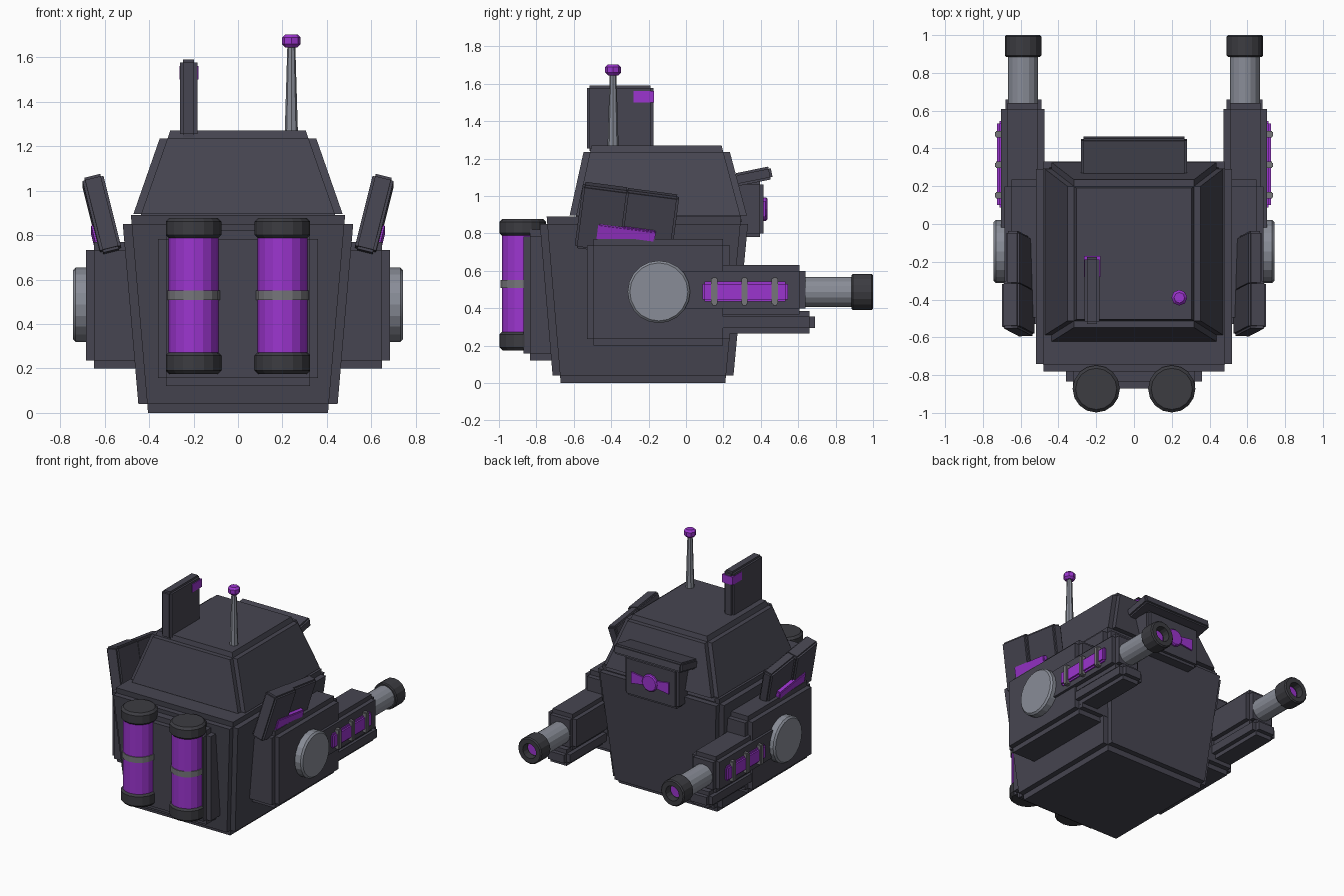
import bpy, bmesh, math
from mathutils import Matrix, Vector

cube = bpy.data.objects.get("Cube")
if cube:
    bpy.data.objects.remove(cube)


def material(name, rgb):
    m = bpy.data.materials.new(name)
    m.use_nodes = True
    m.diffuse_color = (*rgb, 1)
    b = m.node_tree.nodes["Principled BSDF"]
    b.inputs["Base Color"].default_value = (*rgb, 1)
    b.inputs["Roughness"].default_value = 0.6
    return m


DARK = material("dark slate", (0.062, 0.06, 0.082))
BLACK = material("charcoal", (0.045, 0.045, 0.053))
GREY = material("steel grey", (0.25, 0.265, 0.31))
BAND = material("band grey", (0.18, 0.18, 0.195))
PURPLE = material("purple glow", (0.33, 0.035, 0.62))


def finish(name, bm, mat, matrix=None):
    if matrix:
        bm.transform(matrix)
    bmesh.ops.recalc_face_normals(bm, faces=bm.faces)
    me = bpy.data.meshes.new(name)
    bm.to_mesh(me)
    bm.free()
    me.materials.append(mat)
    ob = bpy.data.objects.new(name, me)
    bpy.context.collection.objects.link(ob)
    return ob


def block(name, mat, x, y, z, top=None, notch=0.0, matrix=None):
    """Box or tapered box; notch cuts a square step along every edge."""
    tx, ty = top or (x, y)
    bm = bmesh.new()

    def mix(a, b, t):
        return a + (b - a) * t

    for full in (range(3) if notch else [None]):
        nx, ny, nz = [0 if full is None or full == k else notch for k in range(3)]
        rings = []
        for h in (z[0] + nz, z[1] - nz):
            t = (h - z[0]) / (z[1] - z[0])
            x0, x1 = mix(x[0], tx[0], t) + nx, mix(x[1], tx[1], t) - nx
            y0, y1 = mix(y[0], ty[0], t) + ny, mix(y[1], ty[1], t) - ny
            rings.append([bm.verts.new((px, py, h)) for px, py in
                          ((x0, y0), (x1, y0), (x1, y1), (x0, y1))])
        low, high = rings
        bm.faces.new(low[::-1])
        bm.faces.new(high)
        for i in range(4):
            j = (i + 1) % 4
            bm.faces.new((low[i], low[j], high[j], high[i]))
    return finish(name, bm, mat, matrix)


def lathe(name, mat, profile, origin, axis="Z", sides=16):
    """Turn a (radius, height) profile around an axis through origin."""
    bm = bmesh.new()
    vs = [bm.verts.new((r, 0, h)) for r, h in profile]
    es = [bm.edges.new(p) for p in zip(vs, vs[1:])]
    bmesh.ops.spin(bm, geom=vs + es, cent=(0, 0, 0), axis=(0, 0, 1),
                   angle=math.tau, steps=sides)
    bmesh.ops.remove_doubles(bm, verts=bm.verts, dist=0.0005)
    turn = Vector((0, 0, 1)).rotation_difference(
        {"X": Vector((1, 0, 0)), "-X": Vector((-1, 0, 0)),
         "Y": Vector((0, 1, 0)), "Z": Vector((0, 0, 1))}[axis])
    ob = finish(name, bm, mat, Matrix.Translation(origin) @ turn.to_matrix().to_4x4())
    bpy.ops.object.select_all(action="DESELECT")
    ob.select_set(True)
    bpy.context.view_layer.objects.active = ob
    bpy.ops.object.shade_smooth_by_angle(angle=math.radians(15))
    return ob


def rod(r, a, b, c=0.0):
    """Closed cylinder profile with chamfer c."""
    return [(0, a), (r - c, a), (r, a + c), (r, b - c), (r - c, b), (0, b)]


def sym(w):
    return (-w, w)


def side_x(s, a, b):
    return tuple(sorted((s * a, s * b)))


# Hull, turret and front mounting plate
block("hull", DARK, sym(0.445), (-0.71, 0.25), (0, 0.89),
      (sym(0.522), (-0.785, 0.335)), 0.04)
block("turret", DARK, sym(0.483), (-0.63, 0.335), (0.86, 1.27),
      (sym(0.34), (-0.54, 0.225)), 0.035)
block("tank_mount", DARK, sym(0.36), (-0.87, -0.68), (0.12, 0.82), notch=0.037)

# Turret scope at the back
block("scope_box", DARK, sym(0.22), (0.15, 0.415), (0.78, 1.08), notch=0.02)
block("scope_visor", DARK, sym(0.28), sym(0.1), sym(0.035), notch=0.012,
      matrix=Matrix.Translation((0, 0.36, 1.105)) @ Matrix.Rotation(0.2, 4, "X"))
for s in (-1, 1):
    # Bar half that widens away from the lens
    tilt = Matrix.Translation((0, 0.418, 0.93)) @ Matrix.Rotation(s * math.pi / 2, 4, "Y")
    block("scope_bar", PURPLE, sym(0.02), sym(0.008), (0, 0.155),
          (sym(0.042), sym(0.008)), matrix=tilt)
lathe("scope_lens", PURPLE, rod(0.063, 0, 0.03, 0.008), (0, 0.405, 0.93), "Y", 12)

# Roof fin and antenna
block("roof_fin", DARK, (-0.262, -0.183), (-0.53, -0.175), (1.24, 1.59), notch=0.014)
block("roof_fin_light", PURPLE, (-0.264, -0.178), (-0.28, -0.17), (1.5, 1.56))
lathe("antenna_mast", GREY, [(0, 1.25), (0.03, 1.25), (0.018, 1.65), (0, 1.65)],
      (0.24, -0.39, 0), sides=8)
lathe("antenna_tip", PURPLE, rod(0.042, 1.645, 1.703, 0.014), (0.24, -0.39, 0), sides=8)

for s in (-1, 1):
    # Energy tanks on the front
    at = (s * 0.2, -0.873, 0)
    lathe("tank_glass", PURPLE, rod(0.112, 0.25, 0.81), at)
    lathe("tank_band", BAND, rod(0.118, 0.508, 0.55), at)
    lathe("tank_bottom_cap", BLACK, rod(0.125, 0.175, 0.275, 0.016), at)
    lathe("tank_top_cap", BLACK, rod(0.125, 0.785, 0.877, 0.016), at)

    # Side pod with round hub
    block("side_pod", DARK, side_x(s, 0.38, 0.685), (-0.53, 0.235), (0.2, 0.77), notch=0.036)
    lathe("pod_hub", GREY, rod(0.167, 0.64, 0.743, 0.012), (0, -0.145, 0.487),
          "X" if s > 0 else "-X", 20)

    # Gun housing, lower rail and barrel
    block("gun_housing", DARK, side_x(s, 0.475, 0.703), (-0.05, 0.64), (0.365, 0.632), notch=0.032)
    block("gun_rail", DARK, side_x(s, 0.49, 0.68), (0.0, 0.69), (0.265, 0.385), notch=0.03)
    gun = (s * 0.587, 0, 0.487)
    lathe("gun_barrel", GREY, rod(0.08, 0.58, 0.92), gun, "Y")
    lathe("gun_muzzle", BLACK, [(0, 0.885), (0.09, 0.885), (0.097, 0.892), (0.097, 0.992),
                                (0.089, 1.0), (0.055, 1.0), (0.055, 0.945), (0, 0.945)], gun, "Y")
    lathe("muzzle_glow", PURPLE, rod(0.045, 0.94, 0.952), gun, "Y")

    # Glowing cell on the gun, held by three staples
    block("gun_cell", PURPLE, side_x(s, 0.68, 0.724), (0.088, 0.545), (0.435, 0.542), notch=0.012)
    for y in (0.152, 0.313, 0.475):
        block("cell_clip", BAND, side_x(s, 0.69, 0.736), (y - 0.017, y + 0.017),
              (0.415, 0.565), notch=0.006)

    # Tilted shoulder plate in two thicknesses, with a light strip
    lean = (Matrix.Translation((s * 0.61, -0.315, 0.867))
            @ Matrix.Rotation(math.radians(-7.5), 4, "X")
            @ Matrix.Rotation(s * math.radians(14), 4, "Y"))
    block("shoulder_front", DARK, side_x(s, -0.045, 0.052), (-0.26, -0.01), sym(0.175),
          notch=0.012, matrix=lean)
    block("shoulder_rear", DARK, side_x(s, -0.045, 0.03), (-0.03, 0.26), sym(0.172),
          notch=0.012, matrix=lean)
    block("shoulder_light", PURPLE, side_x(s, 0.02, 0.06), (-0.15, 0.16), (-0.12, -0.025),
          notch=0.006, matrix=lean)
